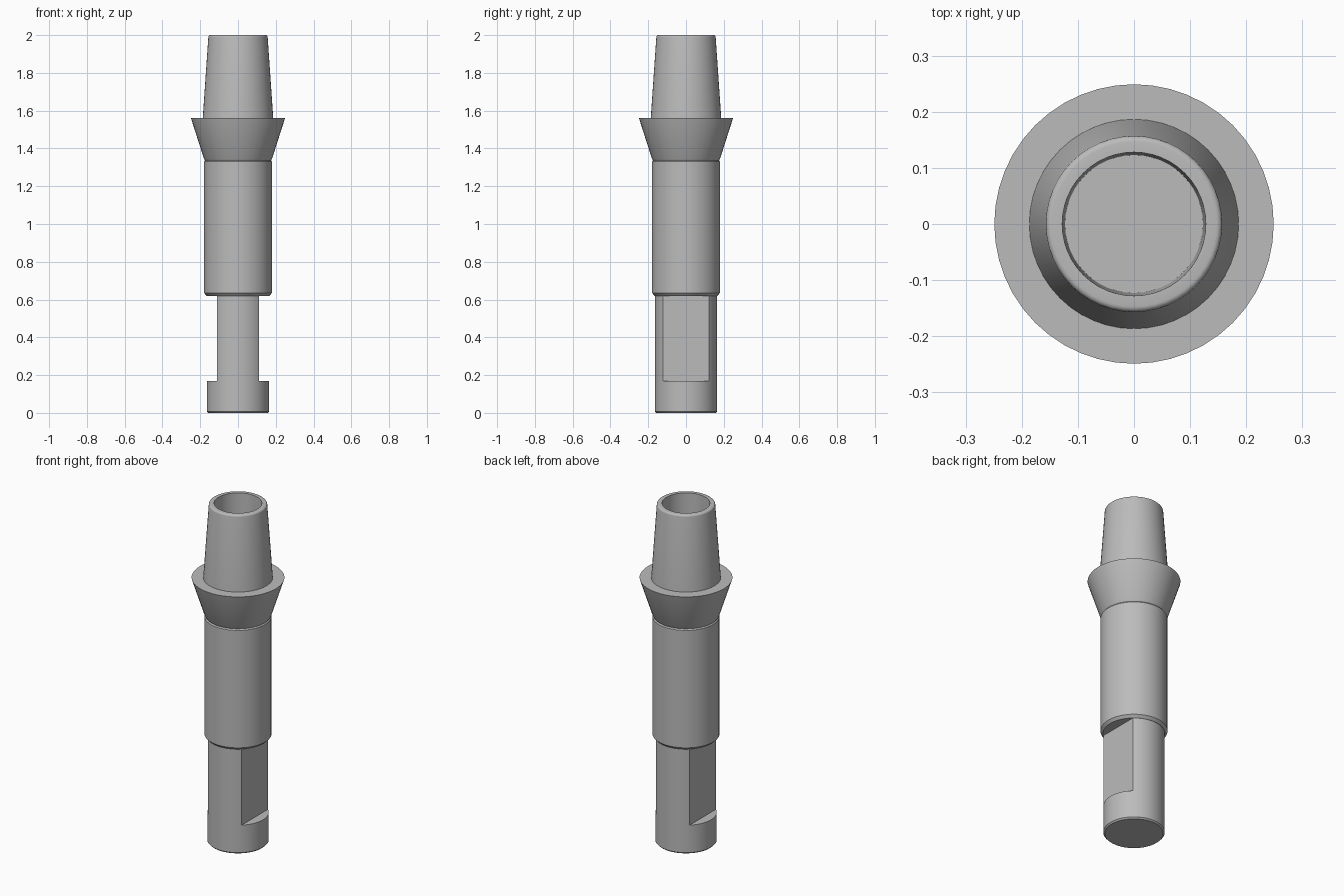
import bpy, bmesh, math
from mathutils import Matrix

cube = bpy.data.objects.get("Cube")
if cube:
    bpy.data.objects.remove(cube, do_unlink=True)

SEGMENTS = 48

metal = bpy.data.materials.new("grey_metal")
metal.use_nodes = True
grey = (0.5, 0.5, 0.5, 1)
metal.diffuse_color = grey
metal.node_tree.nodes["Principled BSDF"].inputs["Base Color"].default_value = grey


def add_object(name, bm):
    mesh = bpy.data.meshes.new(name)
    bmesh.ops.recalc_face_normals(bm, faces=bm.faces)
    bm.to_mesh(mesh)
    bm.free()
    mesh.materials.append(metal)
    obj = bpy.data.objects.new(name, mesh)
    bpy.context.collection.objects.link(obj)
    return obj


def select_only(obj):
    bpy.ops.object.select_all(action='DESELECT')
    obj.select_set(True)
    bpy.context.view_layer.objects.active = obj


def smooth(obj):
    select_only(obj)
    bpy.ops.object.shade_smooth_by_angle(angle=math.radians(30))


def lathe(name, profile):
    """Closed solid turned from (radius, height) points, capped at both ends."""
    bm = bmesh.new()
    rings = []
    for r, z in profile:
        rings.append([bm.verts.new((r * math.cos(a), r * math.sin(a), z))
                      for a in (math.tau * i / SEGMENTS for i in range(SEGMENTS))])
    for low, high in zip(rings, rings[1:]):
        for i in range(SEGMENTS):
            j = (i + 1) % SEGMENTS
            bm.faces.new((low[i], low[j], high[j], high[i]))
    bm.faces.new(rings[0])
    bm.faces.new(rings[-1])
    return add_object(name, bm)


# Lower shank with a wrench flat on each side
shank = lathe("lower_shank", [(0.157, 0), (0.165, 0.008), (0.165, 0.63)])
for side in (-1, 1):
    bm = bmesh.new()
    bmesh.ops.create_cube(bm, size=1, matrix=Matrix.Translation((side * 0.21, 0, 0.42))
                          @ Matrix.Diagonal((0.2, 0.6, 0.5, 1)))
    cutter = add_object("flat_cutter", bm)
    cutter.hide_render = True
    cut = shank.modifiers.new("flat", 'BOOLEAN')
    cut.object = cutter
    cut.solver = 'EXACT'
    select_only(shank)
    bpy.ops.object.modifier_apply(modifier=cut.name)
    bpy.data.objects.remove(cutter, do_unlink=True)
smooth(shank)

# Main cylindrical body with chamfered ends
smooth(lathe("main_body", [(0.166, 0.62), (0.18, 0.635), (0.18, 1.33), (0.174, 1.338)]))

# Flared collar with a flat shoulder
smooth(lathe("flared_collar", [(0.174, 1.336), (0.18, 1.345), (0.249, 1.56)]))

# Tapered hollow post with a rounded rim and blind bore
rim = [(0.147 + 0.01 * math.cos(a), 1.99 + 0.01 * math.sin(a))
       for a in (math.pi / 2 * i / 4 for i in range(5))]
smooth(lathe("tapered_post", [(0.187, 1.555)] + rim + [(0.128, 2), (0.123, 1.56)]))
